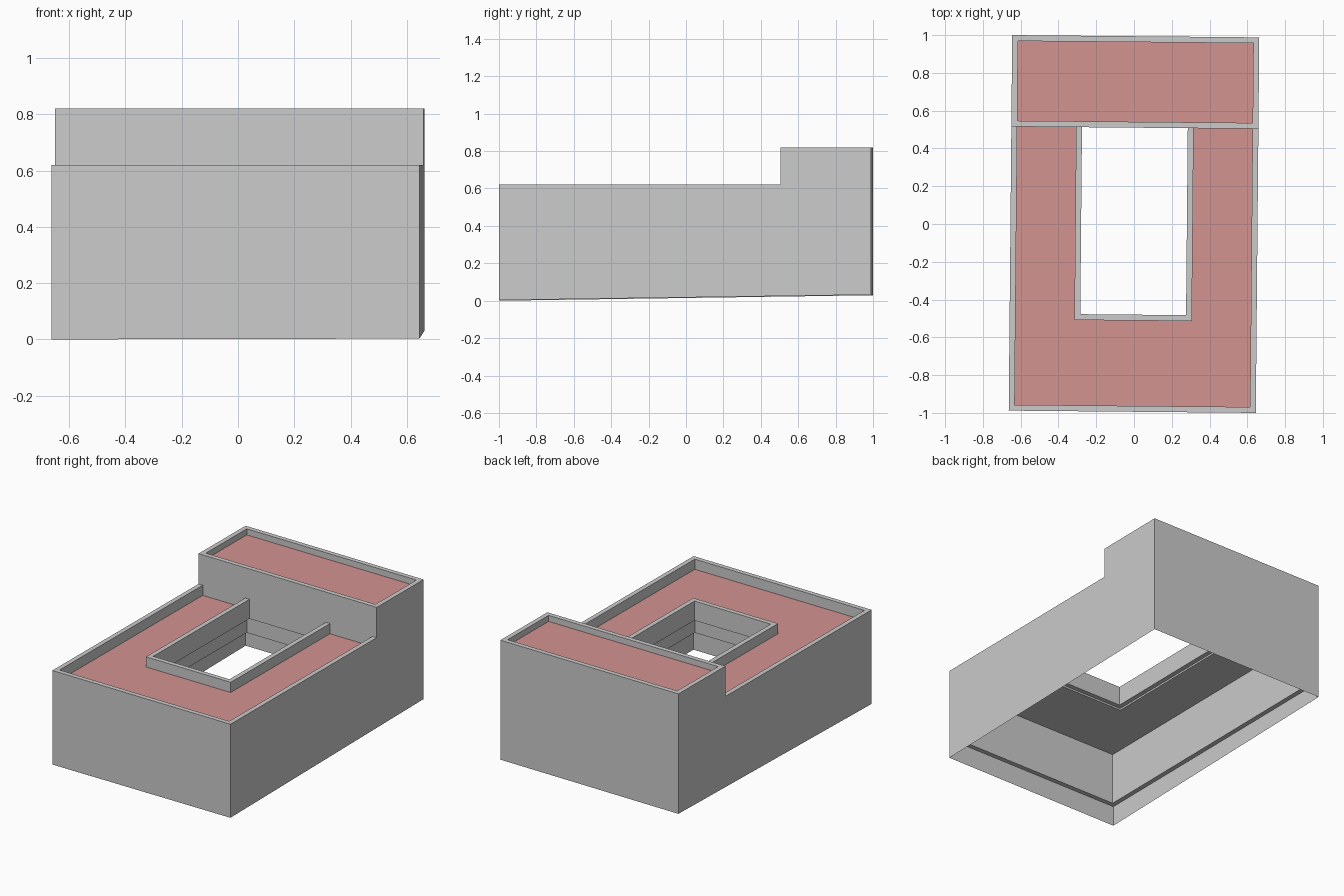
import bpy, bmesh
from mathutils import Matrix

if "Cube" in bpy.data.objects:
    bpy.data.objects.remove(bpy.data.objects["Cube"])

ROT = Matrix.Rotation(-0.0092, 4, 'Z')       # the plan is turned very slightly
X, Y, T = 0.654, 0.994, 0.031                # half width, half length, wall thickness
CX, CY = 0.28, -0.48                         # courtyard opening
STEP = 0.51                                  # front of the tall rear block
LOW, HIGH, LEDGE = 0.62, 0.82, 0.135         # wall tops, underside of the thick wall
DECK, DECK_HIGH = 0.553, 0.78                # roof surfaces
CEIL, CEIL_HIGH, HANG = 0.48, 0.71, 0.492    # slab undersides, courtyard wall underside


def add_object(name, bm):
    mesh = bpy.data.meshes.new(name)
    bm.transform(ROT)
    bm.to_mesh(mesh)
    bm.free()
    ob = bpy.data.objects.new(name, mesh)
    bpy.context.collection.objects.link(ob)
    return ob


def union_of_boxes(boxes):
    """Clean outer surface of overlapping (x0, x1, y0, y1, z0, z1) boxes."""
    grid = [sorted({b[2 * a + k] for b in boxes for k in (0, 1)}) for a in range(3)]
    size = [len(g) - 1 for g in grid]

    def solid(c):
        if any(c[a] < 0 or c[a] >= size[a] for a in range(3)):
            return False
        m = [(grid[a][c[a]] + grid[a][c[a] + 1]) / 2 for a in range(3)]
        return any(all(b[2 * a] < m[a] < b[2 * a + 1] for a in range(3)) for b in boxes)

    bm, verts = bmesh.new(), {}
    for c in [(i, j, k) for i in range(size[0]) for j in range(size[1]) for k in range(size[2])]:
        if not solid(c):
            continue
        for a in range(3):
            for side in (0, 1):
                n = list(c)
                n[a] += 2 * side - 1
                if solid(n):
                    continue
                face = []
                for u, v in ((0, 0), (1, 0), (1, 1), (0, 1)):
                    p = list(c)
                    p[a] += side
                    p[(a + 1) % 3] += u
                    p[(a + 2) % 3] += v
                    p = tuple(p)
                    if p not in verts:
                        verts[p] = bm.verts.new([grid[q][p[q]] for q in range(3)])
                    face.append(verts[p])
                bm.faces.new(face if side else face[::-1])
    return bm


boxes = [
    # front and back outer walls
    (-X, X, -Y, -Y + T, LEDGE, LOW),
    (-X, X, Y - T, Y, LEDGE, HIGH),
    # front wall of the rear block, courtyard front wall
    (-X, X, STEP, STEP + T, HANG, HIGH),
    (-CX - T, CX + T, CY - T, CY, HANG, LOW),
    # front roof slab and rear block slab
    (-X + T, X - T, -Y + T, CY - T, CEIL, DECK),
    (-X + T, X - T, STEP + T, Y - T, CEIL_HIGH, DECK_HIGH),
]
for s in (-1, 1):
    def span(a, b):
        return tuple(sorted((s * a, s * b)))
    boxes += [
        # side walls: low part and raised rear part
        span(X - T, X) + (-Y, STEP, LEDGE, LOW),
        span(X - T, X) + (STEP, Y, LEDGE, HIGH),
        # courtyard side wall and side roof slab
        span(CX, CX + T) + (CY - T, STEP, HANG, LOW),
        span(CX + T, X - T) + (CY - T, STEP, CEIL, DECK),
    ]

# Building body with red roof decks
bm = union_of_boxes(boxes)
for f in bm.faces:
    f.normal_update()
    z = f.calc_center_median().z
    if f.normal.z > 0.9 and min(abs(z - DECK), abs(z - DECK_HIGH)) < 1e-4:
        f.material_index = 1
bmesh.ops.dissolve_limit(bm, angle_limit=0.01, verts=bm.verts, edges=bm.edges,
                         delimit={'MATERIAL'})
body = add_object("building_body", bm)
for name, col in (("wall_grey", (0.8, 0.8, 0.8, 1)), ("roof_red", (0.65, 0.295, 0.285, 1))):
    mat = bpy.data.materials.new(name)
    mat.diffuse_color = col
    mat.use_nodes = True
    mat.node_tree.nodes["Principled BSDF"].inputs["Base Color"].default_value = mat.diffuse_color
    body.data.materials.append(mat)

# Thin base skirt following the sloping ground
bm = bmesh.new()
corners = [(-X, -Y, 0.0), (X, -Y, 0.003), (X, Y, 0.032), (-X, Y, 0.029)]
low = [bm.verts.new(c) for c in corners]
top = [bm.verts.new((c[0], c[1], LEDGE)) for c in corners]
for i in range(4):
    j = (i + 1) % 4
    bm.faces.new((low[i], low[j], top[j], top[i]))
skirt = add_object("base_skirt", bm)
skirt.data.materials.append(bpy.data.materials["wall_grey"])
